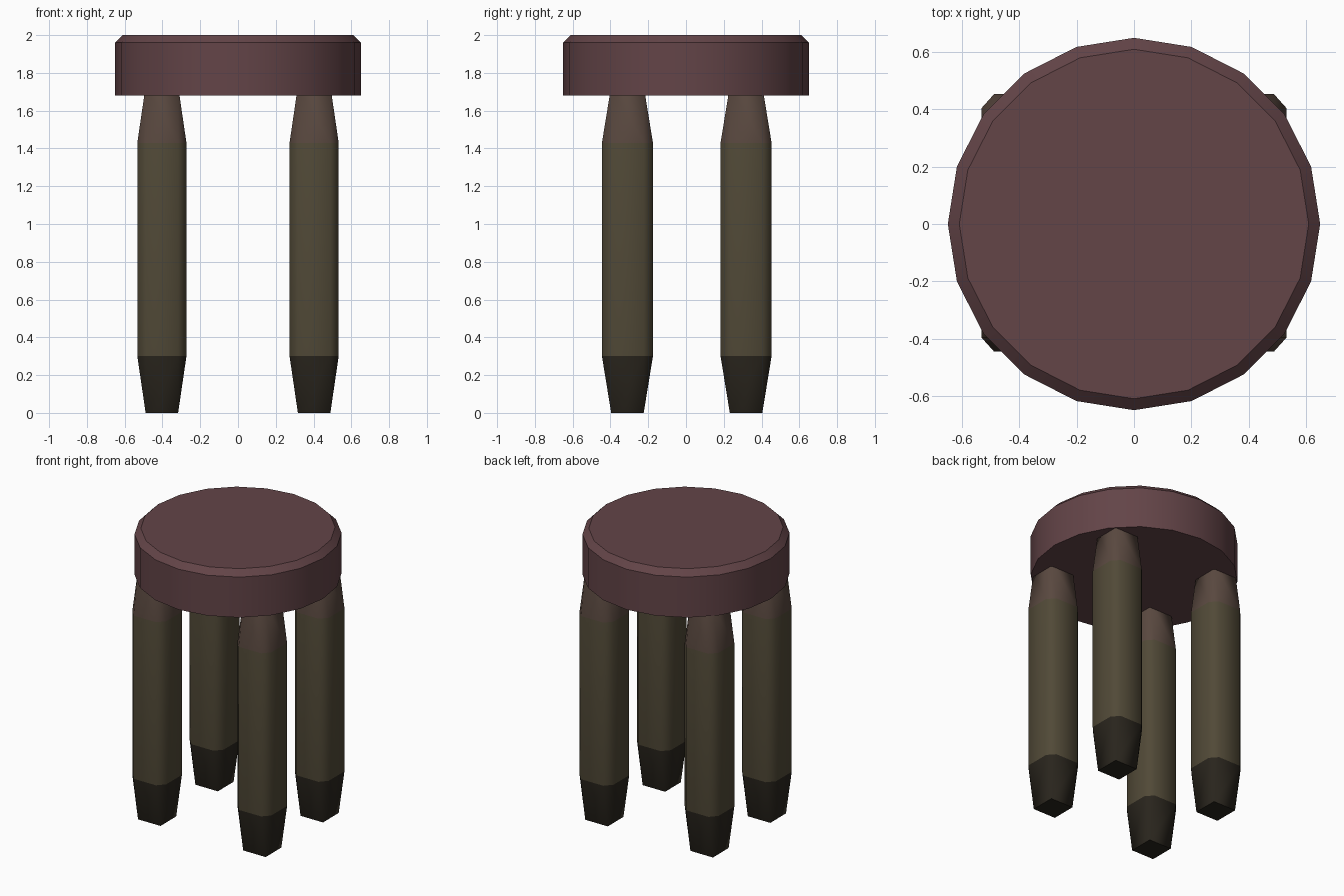
import bpy, bmesh, math

if "Cube" in bpy.data.objects:
    bpy.data.objects.remove(bpy.data.objects["Cube"])


def material(name, rgb):
    m = bpy.data.materials.new(name)
    m.diffuse_color = (*rgb, 1)
    m.use_nodes = True
    m.node_tree.nodes["Principled BSDF"].inputs["Base Color"].default_value = m.diffuse_color
    return m


SEAT = material("seat_maroon", (0.125, 0.058, 0.064))
WOOD = material("leg_wood", (0.082, 0.067, 0.038))
FOOT = material("foot_dark", (0.022, 0.018, 0.012))
TOP = material("leg_top", (0.10, 0.065, 0.05))


def make(name, bm, mats, angle):
    bmesh.ops.recalc_face_normals(bm, faces=bm.faces)
    mesh = bpy.data.meshes.new(name)
    bm.to_mesh(mesh)
    bm.free()
    ob = bpy.data.objects.new(name, mesh)
    bpy.context.collection.objects.link(ob)
    for m in mats:
        mesh.materials.append(m)
    bpy.ops.object.select_all(action='DESELECT')
    ob.select_set(True)
    bpy.context.view_layer.objects.active = ob
    bpy.ops.object.shade_smooth_by_angle(angle=math.radians(angle))
    return ob


# Seat: 20-sided disc with a chamfered upper rim
bm = bmesh.new()
rings = []
for r, z in ((0.65, 1.68), (0.65, 1.96), (0.61, 2.0)):
    rings.append([bm.verts.new((r * math.cos(i * math.tau / 20),
                                r * math.sin(i * math.tau / 20), z))
                  for i in range(20)])
for low, high in zip(rings, rings[1:]):
    for i in range(20):
        j = (i + 1) % 20
        bm.faces.new((low[i], low[j], high[j], high[i]))
bm.faces.new(rings[0])
bm.faces.new(rings[-1])
make("seat", bm, [SEAT], 30)


# Leg: chamfered square post whose ends taper to a plain square
def leg(name, x, y):
    a, bx, by = 0.086, 0.13, 0.135
    square = [(a, a), (-a, a), (-a, -a), (a, -a)]
    octagon = [(bx, a), (a, by), (-a, by), (-bx, a),
               (-bx, -a), (-a, -by), (a, -by), (bx, -a)]
    bm = bmesh.new()

    def ring(points, z):
        return [bm.verts.new((x + px, y + py, z)) for px, py in points]

    foot, low = ring(square, 0), ring(octagon, 0.3)
    high, head = ring(octagon, 1.43), ring(square, 1.73)
    for i in range(8):
        j = (i + 1) % 8
        bm.faces.new((low[i], low[j], high[j], high[i]))
    for end, mid, mat in ((foot, low, 1), (head, high, 2)):
        bm.faces.new(end).material_index = mat
        for i in range(4):
            j = (i + 1) % 4
            corner = bm.faces.new((end[i], mid[2 * i], mid[2 * i + 1]))
            side = bm.faces.new((end[i], mid[2 * i + 1],
                                 mid[2 * j], end[j]))
            corner.material_index = side.material_index = mat
    make(name, bm, [WOOD, FOOT, TOP], 50)


for side, x in (("left", -0.403), ("right", 0.403)):
    for end, y in (("front", -0.31), ("back", 0.318)):
        leg(f"{end}_{side}_leg", x, y)
